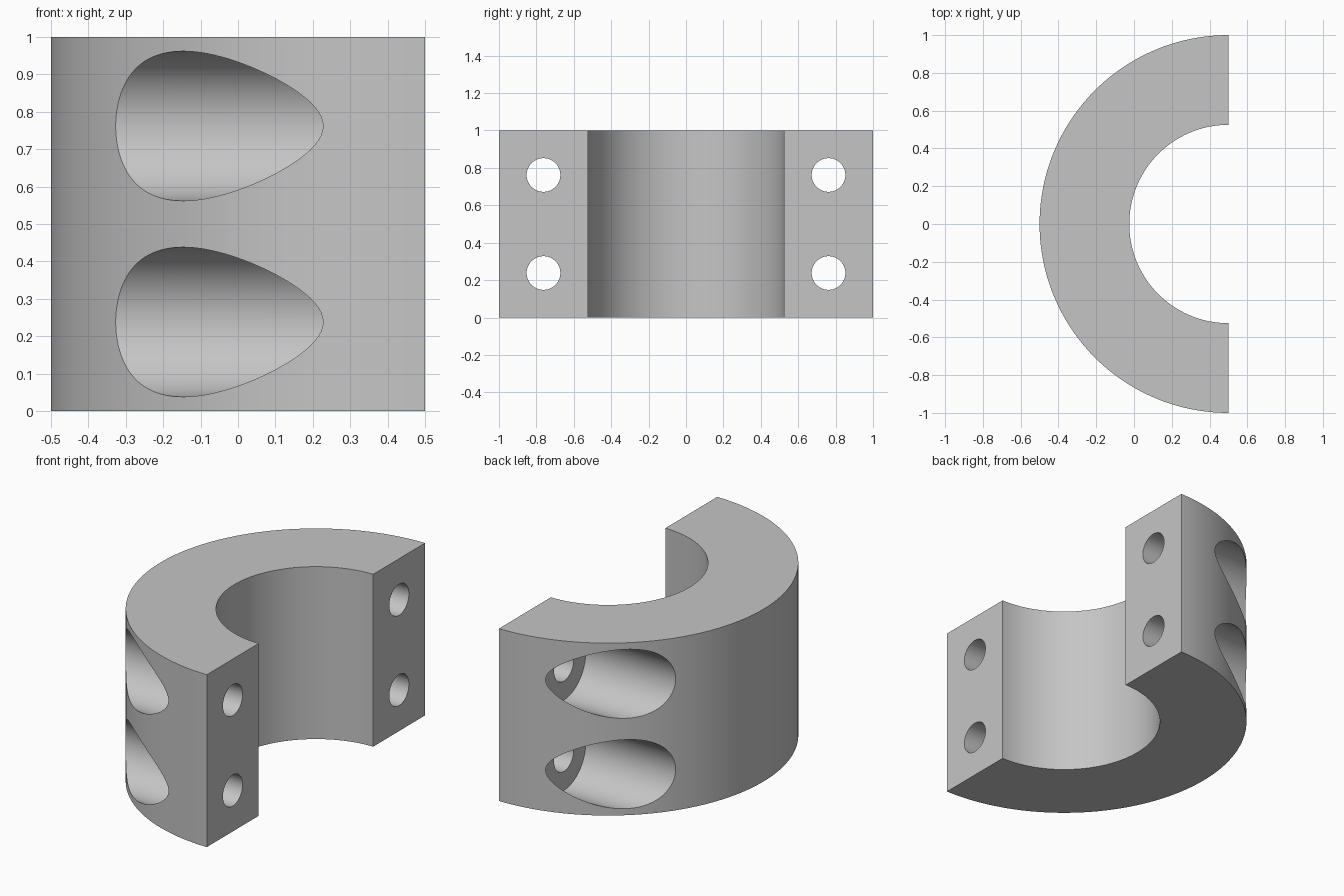
import bpy
import bmesh
from math import cos, sin, pi

cube = bpy.data.objects.get("Cube")
if cube:
    bpy.data.objects.remove(cube, do_unlink=True)

CENTRE_X, OUTER, INNER, HEIGHT = 0.5, 1.0, 0.525, 1.0
BOLT_Y, BOLT_Z = 0.762, (0.238, 0.762)
BORE_R, HOLE_R, SEAT_X = 0.2, 0.09, 0.25

grey = bpy.data.materials.new("plain grey")
grey.use_nodes = True
colour = (0.56, 0.56, 0.56, 1)
grey.diffuse_color = colour
grey.node_tree.nodes["Principled BSDF"].inputs["Base Color"].default_value = colour


def make_object(name, bm):
    bmesh.ops.recalc_face_normals(bm, faces=bm.faces)
    mesh = bpy.data.meshes.new(name)
    bm.to_mesh(mesh)
    bm.free()
    mesh.materials.append(grey)
    obj = bpy.data.objects.new(name, mesh)
    bpy.context.collection.objects.link(obj)
    return obj


def half_ring(name, steps=96):
    """C-shaped outline, open towards +x, raised to full height."""
    bm = bmesh.new()
    angles = [pi / 2 + pi * i / steps for i in range(steps + 1)]
    path = [(OUTER, a) for a in angles] + [(INNER, a) for a in reversed(angles)]
    outline = [bm.verts.new((CENTRE_X + r * cos(a), r * sin(a), 0)) for r, a in path]
    face = bm.faces.new(outline)
    top = bmesh.ops.extrude_face_region(bm, geom=[face])["geom"]
    bmesh.ops.translate(bm, vec=(0, 0, HEIGHT),
                        verts=[v for v in top if isinstance(v, bmesh.types.BMVert)])
    return make_object(name, bm)


def stepped_cutter(name, y, z, sides=96):
    """Wide bore from outside, then a narrow bolt hole through the end face."""
    bm = bmesh.new()
    profile = [(-0.7, BORE_R), (SEAT_X, BORE_R), (SEAT_X, HOLE_R), (0.7, HOLE_R)]
    rings = [[bm.verts.new((x, y + r * cos(2 * pi * i / sides), z + r * sin(2 * pi * i / sides)))
              for i in range(sides)] for x, r in profile]
    for a, b in zip(rings, rings[1:]):
        for i in range(sides):
            j = (i + 1) % sides
            bm.faces.new((a[i], a[j], b[j], b[i]))
    bm.faces.new(rings[0])
    bm.faces.new(rings[-1])
    cutter = make_object(name, bm)
    cutter.hide_render = True
    return cutter


# Clamp body with four counterbored bolt holes
clamp = half_ring("half_clamp")
bpy.context.view_layer.objects.active = clamp
for side in (-1, 1):
    for z in BOLT_Z:
        cutter = stepped_cutter("bolt_hole_cutter", side * BOLT_Y, z)
        cut = clamp.modifiers.new("bolt_hole", "BOOLEAN")
        cut.operation = "DIFFERENCE"
        cut.solver = "EXACT"
        cut.object = cutter
        bpy.ops.object.modifier_apply(modifier=cut.name)
        bpy.data.objects.remove(cutter, do_unlink=True)

# Smooth the curved walls, keep the edges crisp
bpy.ops.object.select_all(action="DESELECT")
clamp.select_set(True)
bpy.ops.object.shade_smooth_by_angle(angle=pi / 6)
